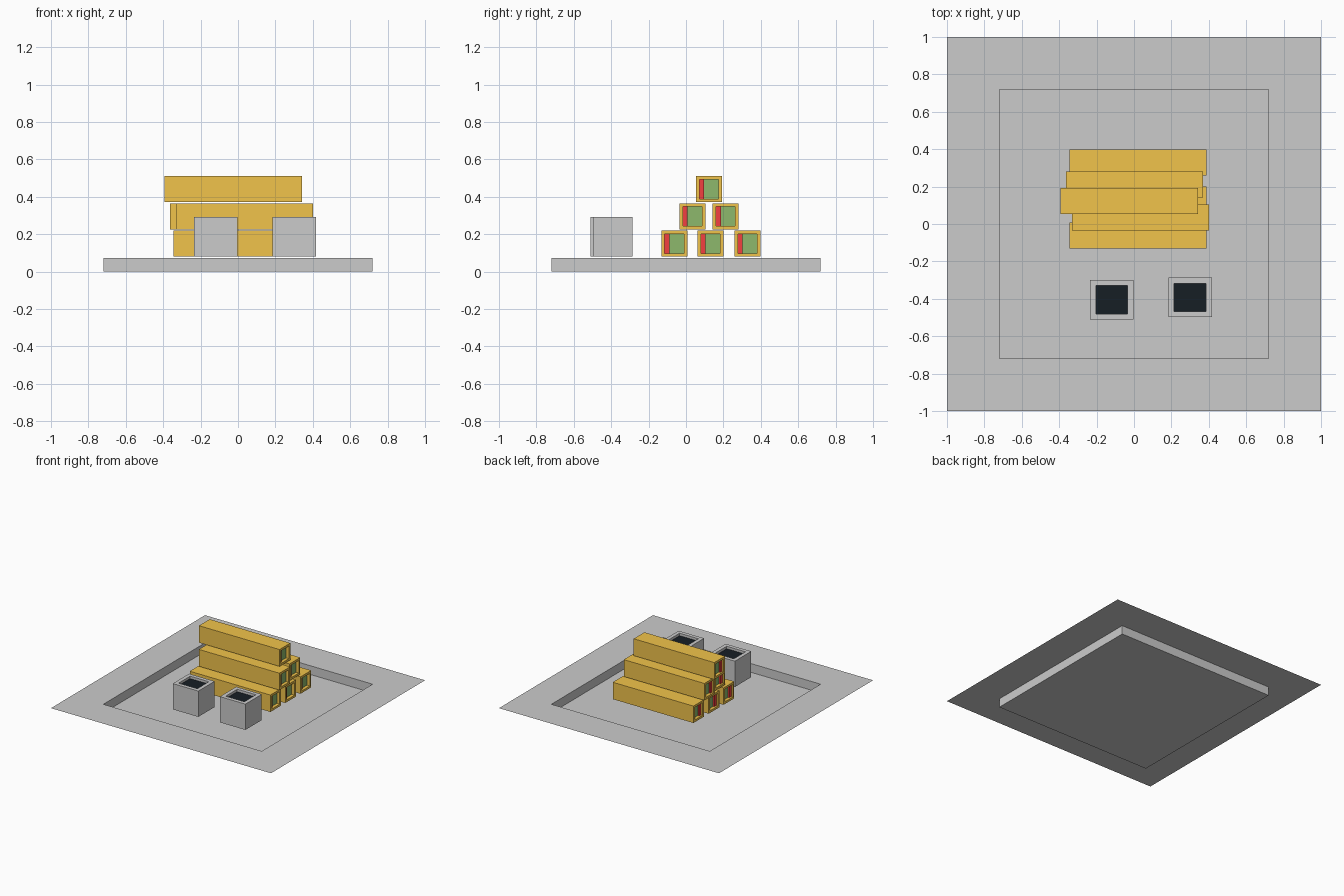
import bpy, bmesh
from mathutils import Matrix, Vector

if "Cube" in bpy.data.objects:
    bpy.data.objects.remove(bpy.data.objects["Cube"])


def material(name, rgb):
    m = bpy.data.materials.new(name)
    m.diffuse_color = (*rgb, 1)
    m.use_nodes = True
    m.node_tree.nodes["Principled BSDF"].inputs["Base Color"].default_value = m.diffuse_color
    return m


EGG = material("egg_yellow", (0.88, 0.55, 0.07))
RED = material("filling_red", (0.90, 0.05, 0.05))
GREEN = material("filling_green", (0.27, 0.48, 0.15))
DARK = material("sauce_dark", (0.008, 0.013, 0.018))


def finish(bm, name, mat=None):
    mesh = bpy.data.meshes.new(name)
    bm.to_mesh(mesh)
    bm.free()
    ob = bpy.data.objects.new(name, mesh)
    bpy.context.collection.objects.link(ob)
    if mat:
        mesh.materials.append(mat)
    return ob


def recess(bm, face, border, depth):
    """Inset a face and sink it straight in."""
    bmesh.ops.inset_region(bm, faces=[face], thickness=border,
                           use_boundary=True, use_even_offset=True)
    move = -face.normal * depth
    sunk = bmesh.ops.extrude_discrete_faces(bm, faces=[face])["faces"][0]
    bmesh.ops.translate(bm, verts=sunk.verts, vec=move)


def box_mesh(lo, hi):
    lo, hi = Vector(lo), Vector(hi)
    bm = bmesh.new()
    bmesh.ops.create_cube(bm, size=1, matrix=Matrix.Translation((lo + hi) / 2)
                          @ Matrix.Diagonal((*(hi - lo), 1)))
    bm.normal_update()
    return bm


def box(name, lo, hi, mat=None):
    return finish(box_mesh(lo, hi), name, mat)


# Plate: thin sheet with a wide rim and a sunken square centre
bm = bmesh.new()
bmesh.ops.create_grid(bm, x_segments=1, y_segments=1, size=1,
                      matrix=Matrix.Translation((0, 0, 0.072)))
bm.normal_update()
bm.faces.ensure_lookup_table()
recess(bm, bm.faces[0], 0.28, 0.072)
finish(bm, "plate")

# Stacked rolls: square wrapper with recessed ends, red and green filling
S, LENGTH, WALL = 0.139, 0.733, 0.018


def roll(index, x, y, z):
    bm = box_mesh((x, y, z), (x + LENGTH, y + S, z + S))
    for f in [f for f in bm.faces if abs(f.normal.x) > 0.9]:
        recess(bm, f, WALL, 0.06)
    finish(bm, f"roll_wrapper_{index}", EGG)
    y0, y1, z0, z1 = y + WALL, y + S - WALL, z + WALL, z + S - WALL
    split = y0 + 0.026
    box(f"red_filling_{index}", (x + 0.014, y0, z0), (x + LENGTH - 0.014, split, z1), RED)
    box(f"green_filling_{index}", (x + 0.026, split, z0), (x + LENGTH - 0.026, y1, z1), GREEN)


ROLLS = [(-0.346, -0.132, 0.08), (-0.346, 0.061, 0.08), (-0.346, 0.259, 0.08),
         (-0.332, -0.035, 0.226), (-0.364, 0.142, 0.226), (-0.392, 0.053, 0.371)]
for i, pos in enumerate(ROLLS):
    roll(i + 1, *pos)

# Two square cups with dark sauce just below the rim
for i, (x, y) in enumerate([(-0.119, -0.405), (0.3, -0.392)]):
    hx, hy, z0, z1, wall = 0.116, 0.106, 0.08, 0.292, 0.031
    bm = box_mesh((x - hx, y - hy, z0), (x + hx, y + hy, z1))
    recess(bm, max(bm.faces, key=lambda f: f.normal.z), wall, 0.18)
    finish(bm, f"cup_{i + 1}")
    box(f"sauce_{i + 1}", (x - hx + wall, y - hy + wall, z0 + 0.035),
        (x + hx - wall, y + hy - wall, z1 - 0.02), DARK)
